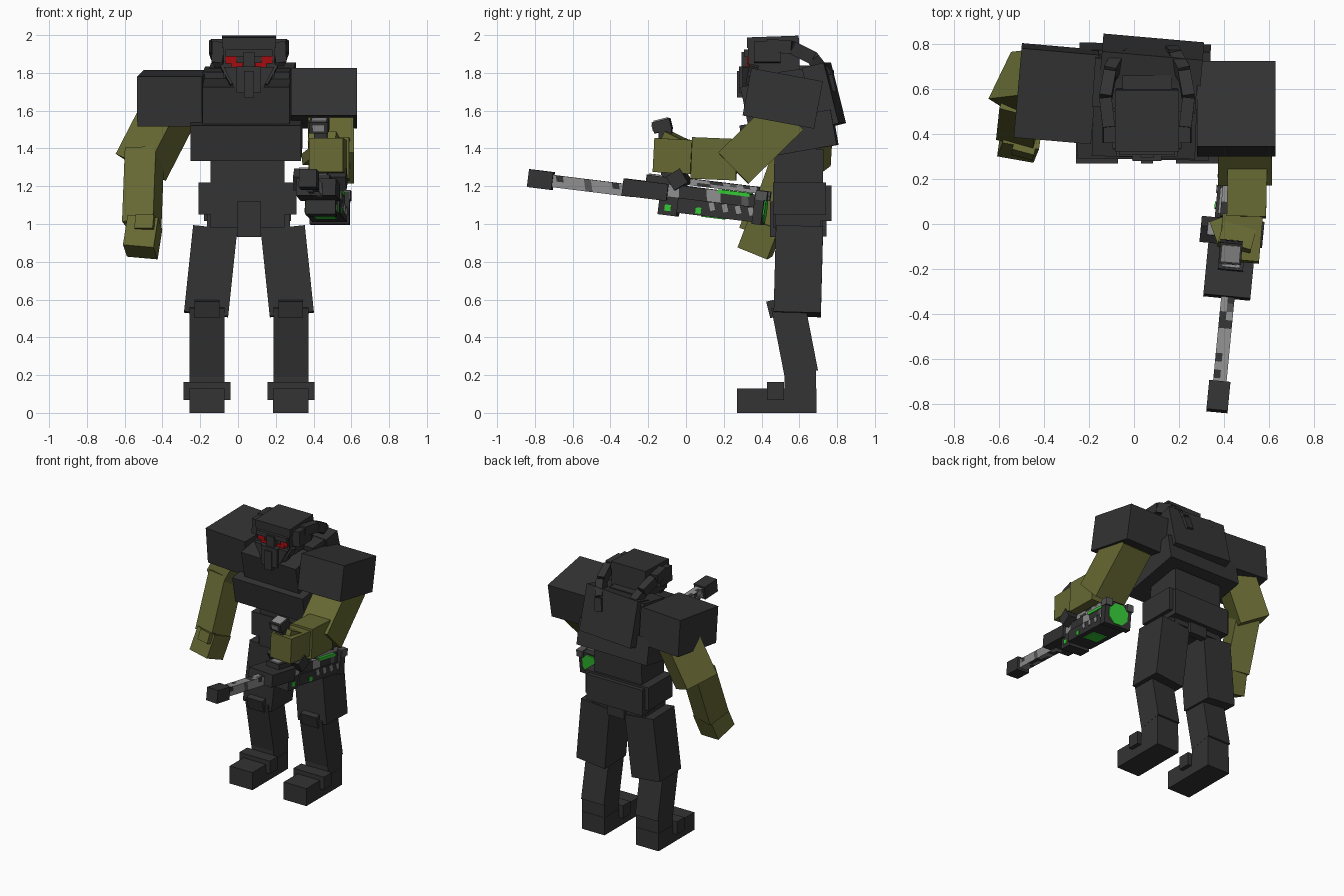
import bpy, bmesh, math, random
from mathutils import Matrix, Vector, Euler

if "Cube" in bpy.data.objects:
    bpy.data.objects.remove(bpy.data.objects["Cube"])
random.seed(4)


def material(name, rgb):
    m = bpy.data.materials.new(name)
    m.use_nodes = True
    m.diffuse_color = (*rgb, 1)
    m.node_tree.nodes["Principled BSDF"].inputs["Base Color"].default_value = (*rgb, 1)
    return m


DARK = material("charcoal", (0.033, 0.033, 0.033))
OLIVE = material("olive", (0.133, 0.140, 0.033))
GREY = material("light grey", (0.27, 0.27, 0.27))
MID = material("mid grey", (0.09, 0.09, 0.09))
RED = material("red", (0.36, 0.004, 0.005))
GREEN = material("green", (0.035, 0.56, 0.035))


def make(name, bm, matrix, mats):
    mesh = bpy.data.meshes.new(name)
    bm.to_mesh(mesh)
    bm.free()
    for m in mats:
        mesh.materials.append(m)
    ob = bpy.data.objects.new(name, mesh)
    ob.matrix_world = matrix
    bpy.context.collection.objects.link(ob)
    return ob


def block(name, matrix, size, mat, taper=1.0):
    """Box with an optional narrower bottom."""
    bm = bmesh.new()
    bmesh.ops.create_cube(bm, size=1)
    for v in bm.verts:
        k = taper if v.co.z < 0 else 1
        v.co = (v.co.x * size[0] * k, v.co.y * size[1], v.co.z * size[2])
    return make(name, bm, matrix, [mat])


def box(name, c, size, mat=DARK, rot=(0, 0, 0), taper=1.0):
    r = Euler([math.radians(a) for a in rot]).to_matrix().to_4x4()
    return block(name, Matrix.Translation(c) @ r, size, mat, taper)


def beam(name, a, b, w, d, mat=DARK, roll=0):
    """Box running from a to b."""
    a, b = Vector(a), Vector(b)
    z = (b - a).normalized()
    y = z.cross(Vector((1, 0, 0))).normalized()
    x = y.cross(z)
    r = Matrix((x, y, z)).transposed().to_4x4() @ Matrix.Rotation(math.radians(roll), 4, 'Z')
    return block(name, Matrix.Translation((a + b) / 2) @ r, (w, d, (b - a).length), mat)


CX = 0.058  # middle of the body

# Torso
box("upper_chest", (0.05, 0.535, 1.60), (0.46, 0.42, 0.34), rot=(11.5, 0, -2))
box("lower_chest", (0.045, 0.545, 1.47), (0.585, 0.49, 0.19), rot=(10, 0, -1))
box("back_plate", (0.08, 0.73, 1.68), (0.45, 0.12, 0.33), rot=(14, 0, -5))
box("collar", (0.05, 0.62, 1.78), (0.46, 0.22, 0.08), rot=(8, 0, -4))
box("abdomen", (0.05, 0.595, 1.19), (0.39, 0.26, 0.42), rot=(-1, 0, 0))
box("belt", (0.05, 0.60, 1.135), (0.52, 0.28, 0.17))
box("belt_back_pouch", (0.05, 0.695, 1.11), (0.46, 0.15, 0.19))
box("pelvis", (0.055, 0.595, 1.02), (0.44, 0.24, 0.11))
box("front_flap", (CX, 0.47, 1.025), (0.125, 0.05, 0.19))
box("rear_flap", (CX, 0.72, 1.00), (0.14, 0.05, 0.13))

# Head with mask, brow and eyes
box("head", (CX, 0.465, 1.88), (0.27, 0.27, 0.20), rot=(2, 0, 0))
box("cap", (CX, 0.46, 1.965), (0.285, 0.275, 0.055), rot=(2, 0, 0))
box("neck", (CX, 0.55, 1.78), (0.22, 0.22, 0.12))
box("brow", (CX, 0.325, 1.905), (0.25, 0.035, 0.035))
box("nose_bridge", (CX, 0.315, 1.86), (0.06, 0.04, 0.10))
box("mask", (CX, 0.335, 1.775), (0.27, 0.07, 0.115), taper=0.55)
box("muzzle_filter", (CX, 0.31, 1.765), (0.13, 0.06, 0.14))
box("chin_filter", (CX, 0.30, 1.74), (0.055, 0.06, 0.14))
for s, side in ((-1, "right"), (1, "left")):
    box(f"{side}_eye", (CX + s * 0.095, 0.327, 1.868), (0.058, 0.009, 0.036), RED)
    box(f"{side}_eye_inner", (CX + s * 0.063, 0.327, 1.842), (0.062, 0.009, 0.024), RED)
    box(f"{side}_ear_guard", (CX + s * 0.165, 0.43, 1.91), (0.07, 0.14, 0.11), rot=(0, -s * 6, 0), taper=0.8)
    beam(f"{side}_cheek_strut", (CX + s * 0.14, 0.36, 1.84), (CX + s * 0.085, 0.34, 1.74), 0.03, 0.05)
    # Breathing hose curving over to the back
    path = [(0.17, 0.43, 1.945), (0.185, 0.56, 1.935), (0.165, 0.67, 1.88), (0.125, 0.74, 1.79), (0.11, 0.76, 1.70)]
    for i in range(4):
        p, q = [(CX + s * x, y, z) for x, y, z in path[i:i + 2]]
        beam(f"{side}_hose_{i + 1}", p, q, 0.055, 0.07)

    # Legs
    lx = CX + s * 0.222
    box(f"{side}_thigh", (CX + s * 0.203, 0.595, 0.75), (0.235, 0.25, 0.46), rot=(-1.5, -s * 6, 0))
    box(f"{side}_shin", (lx, 0.575, 0.39), (0.186, 0.18, 0.37), rot=(11, 0, 0))
    box(f"{side}_knee_pad", (lx, 0.455, 0.55), (0.13, 0.04, 0.09), rot=(14, 0, 0))
    box(f"{side}_ankle", (lx, 0.605, 0.14), (0.184, 0.165, 0.28))
    box(f"{side}_foot", (lx, 0.48, 0.065), (0.187, 0.42, 0.13))
    box(f"{side}_foot_strap", (lx, 0.475, 0.115), (0.25, 0.09, 0.095))

# Shoulders
box("right_shoulder", (-0.345, 0.58, 1.665), (0.345, 0.40, 0.265), rot=(5, 0, -5))
box("left_shoulder", (0.455, 0.512, 1.665), (0.35, 0.385, 0.255), rot=(-10.5, 0, 0))

# Right arm, hanging
beam("right_upper_arm", (-0.345, 0.63, 1.63), (-0.515, 0.61, 1.30), 0.21, 0.24, OLIVE, roll=28)
beam("right_forearm", (-0.495, 0.57, 1.38), (-0.51, 0.43, 0.99), 0.17, 0.17, OLIVE, roll=15)
box("right_hand", (-0.505, 0.395, 0.93), (0.165, 0.17, 0.17), OLIVE, rot=(-22, 5, -10))
box("right_thumb", (-0.49, 0.335, 1.005), (0.10, 0.06, 0.075), OLIVE, rot=(-20, 0, -15))

# Left arm, bent forward
beam("left_upper_arm", (0.49, 0.54, 1.58), (0.495, 0.25, 1.295), 0.24, 0.23, OLIVE)
beam("left_forearm", (0.505, 0.27, 1.34), (0.50, 0.03, 1.35), 0.175, 0.22, OLIVE)
box("left_hand", (0.475, -0.065, 1.36), (0.18, 0.20, 0.18), OLIVE, rot=(-3, 0, -5))
box("left_knuckles", (0.46, -0.05, 1.435), (0.15, 0.13, 0.06), OLIVE, rot=(-25, 0, -15))
box("left_thumb", (0.39, -0.05, 1.36), (0.06, 0.14, 0.06), OLIVE, rot=(-15, 0, 20))

# Rifle, built along its own y axis
GUN = Matrix.Translation((0.43, -0.2, 1.165)) @ Euler(
    (math.radians(-7), 0, math.radians(-5.5)), 'XYZ').to_matrix().to_4x4()


def gun(name, c, size, mat=DARK, rx=0):
    return block(name, GUN @ Matrix.Translation(c) @ Matrix.Rotation(math.radians(rx), 4, 'X'), size, mat)


def camo(name, c, size, cells, share):
    """Box split along y, its cells blotched light grey, mid grey or charcoal."""
    bm = bmesh.new()
    bmesh.ops.create_cube(bm, size=1)
    for i in range(1, cells):
        bmesh.ops.bisect_plane(bm, geom=bm.verts[:] + bm.edges[:] + bm.faces[:],
                               plane_co=(0, i / cells - 0.5, 0), plane_no=(0, 1, 0.04))
    for axis in ((0, 0, 1), (1, 0, 0)):
        bmesh.ops.bisect_plane(bm, geom=bm.verts[:] + bm.edges[:] + bm.faces[:],
                               plane_co=(0, 0, 0), plane_no=axis)
    for f in bm.faces:
        r = random.random()
        f.material_index = 0 if r < share else (1 if r < share + 0.1 else 2)
    bmesh.ops.scale(bm, vec=size, verts=bm.verts)
    return make(name, bm, GUN @ Matrix.Translation(c), [GREY, MID, DARK])


gun("rifle_muzzle", (0, -0.575, 0), (0.095, 0.13, 0.095))
camo("rifle_barrel", (0, -0.30, 0), (0.06, 0.45, 0.065), 12, 0.68)
gun("rifle_front_housing", (-0.005, -0.01, 0.015), (0.21, 0.24, 0.09))
gun("rifle_front_top", (0, 0.05, 0.06), (0.11, 0.13, 0.07))
gun("rifle_sight_pad", (0, 0.03, 0.092), (0.08, 0.07, 0.02), GREY)
gun("rifle_crossbar", (-0.01, 0.155, 0.09), (0.28, 0.085, 0.085), rx=38)
gun("rifle_crossbar_plate", (-0.095, 0.155, 0.145), (0.05, 0.06, 0.009), GREY)
camo("rifle_body", (0, 0.36, -0.005), (0.16, 0.52, 0.13), 14, 0.3)
gun("rifle_lower_body", (0, 0.39, -0.045), (0.185, 0.44, 0.08))
camo("rifle_top_rail", (0, 0.40, 0.085), (0.14, 0.36, 0.035), 10, 0.55)
gun("rifle_underside_block", (0, 0.12, -0.065), (0.16, 0.10, 0.08))
gun("rifle_glow_core", (0, 0.46, 0.055), (0.17, 0.17, 0.02), GREEN)
gun("rifle_underside_glow", (0, 0.36, -0.086), (0.11, 0.12, 0.009), GREEN)
gun("rifle_rear_rim", (0, 0.60, -0.01), (0.21, 0.05, 0.17))
for s in (-1, 1):
    for i in range(4):
        gun(f"rifle_stud_{i}_{s}", (s * 0.093, 0.355 + i * 0.07, -0.03), (0.009, 0.028, 0.042), GREY, rx=20)
    gun(f"rifle_front_light_{s}", (s * 0.081, 0.12, -0.065), (0.008, 0.033, 0.033), GREEN)
    gun(f"rifle_side_light_{s}", (s * 0.094, 0.285, -0.06), (0.008, 0.03, 0.033), GREEN)
    gun(f"rifle_rear_claw_{s}", (s * 0.085, 0.61, 0.06), (0.05, 0.06, 0.05), MID)

# Glowing disc at the rear of the rifle
bm = bmesh.new()
bmesh.ops.create_cone(bm, cap_ends=True, segments=8, radius1=0.08, radius2=0.08, depth=0.009)
make("rifle_rear_glow", bm, GUN @ Matrix.Translation((0, 0.628, -0.01)) @
     Matrix.Rotation(math.pi / 2, 4, 'X') @ Matrix.Rotation(math.pi / 8, 4, 'Z'), [GREEN])

# Grip post through the left fist
box("grip_post", (0.44, -0.10, 1.36), (0.07, 0.07, 0.32), rot=(4, 0, -5))
box("grip_head", (0.43, -0.125, 1.52), (0.10, 0.095, 0.06), rot=(14, 0, -5))
box("grip_head_plate", (0.43, -0.132, 1.551), (0.08, 0.075, 0.009), GREY, rot=(14, 0, -5))
box("grip_front_plate", (0.426, -0.173, 1.509), (0.06, 0.009, 0.035), GREY, rot=(14, 0, -5))
